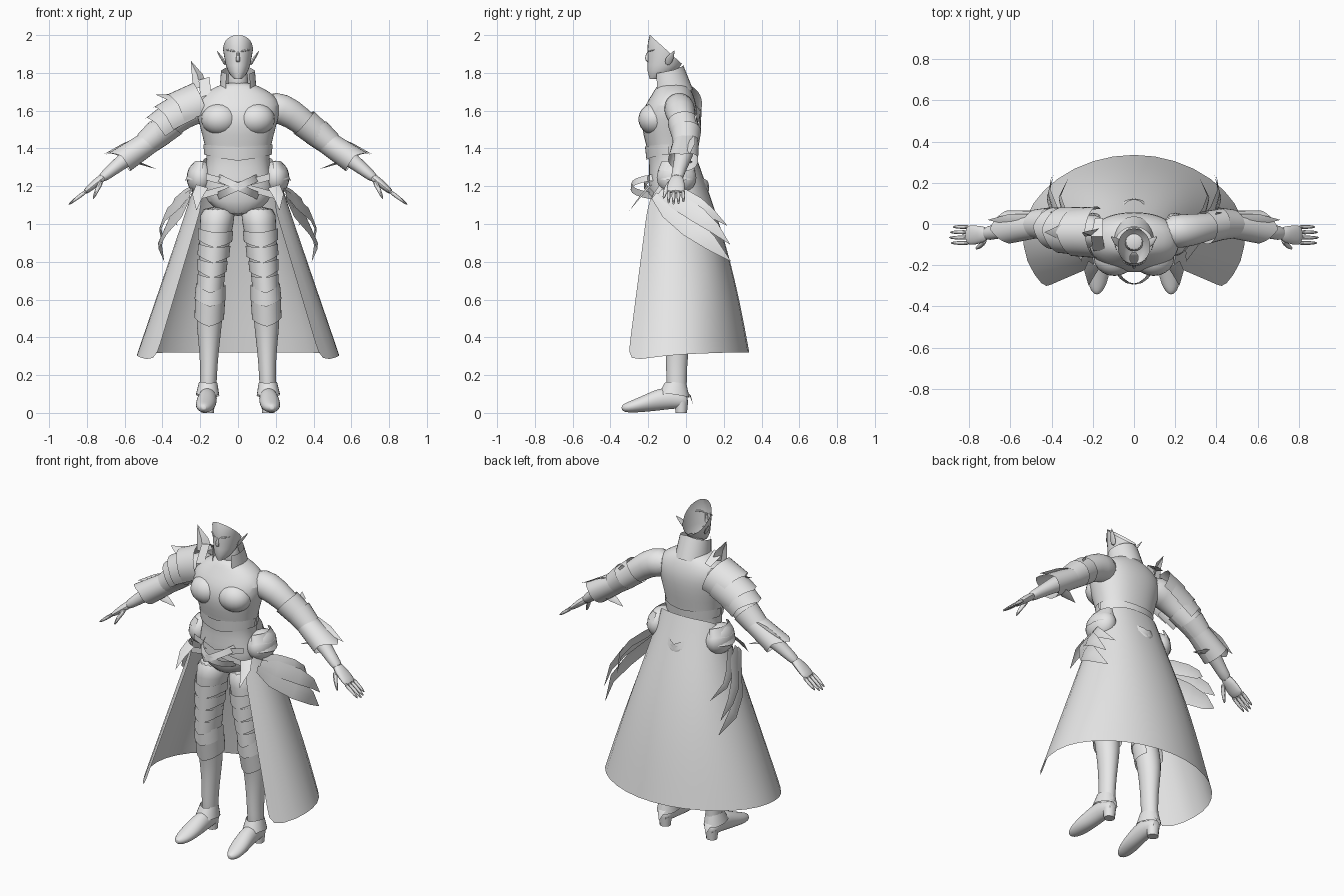
import bpy, bmesh, math
from mathutils import Vector as V

grey = bpy.data.materials.new("plain grey")
grey.diffuse_color = (0.8, 0.8, 0.8, 1)
X, Y, Z = V((1, 0, 0)), V((0, 1, 0)), V((0, 0, 1))


def finish(name, bm, mirror=False, sub=0, angle=35):
    bmesh.ops.recalc_face_normals(bm, faces=bm.faces)
    me = bpy.data.meshes.new(name)
    bm.to_mesh(me)
    bm.free()
    me.materials.append(grey)
    ob = bpy.data.objects.new(name, me)
    bpy.context.collection.objects.link(ob)
    bpy.ops.object.select_all(action='DESELECT')
    ob.select_set(True)
    bpy.context.view_layer.objects.active = ob
    bpy.ops.object.shade_smooth_by_angle(angle=math.radians(angle))
    if mirror:
        m = ob.modifiers.new("mirror", 'MIRROR')
        m.use_mirror_merge = False
    if sub:
        ob.modifiers.new("smooth", 'SUBSURF').levels = sub
        ob.modifiers["smooth"].render_levels = sub
    return ob


def grid(bm, rows, closed=False):
    """Skin a list of point rows with quads."""
    vs = [[bm.verts.new(p) for p in r] for r in rows]
    n = len(rows[0])
    for a, b in zip(vs, vs[1:]):
        for i in range(n if closed else n - 1):
            j = (i + 1) % n
            bm.faces.new((a[i], a[j], b[j], b[i]))
    return vs


def tube(name, secs, ref, axis=None, n=16, mirror=False, sub=1, cut=None, power=1.0):
    """Closed loft through sections (x, y, z, radius along ref, radius across)."""
    bm = bmesh.new()
    rows = []
    cs = [V(s[:3]) for s in secs]
    for i, s in enumerate(secs):
        t = axis or (cs[min(i + 1, len(cs) - 1)] - cs[max(i - 1, 0)]).normalized()
        u = (ref - t * ref.dot(t)).normalized()
        w = t.cross(u)
        row = []
        for k in range(n):
            c, d = math.cos(2 * math.pi * k / n), math.sin(2 * math.pi * k / n)
            c, d = [math.copysign(abs(q) ** power, q) for q in (c, d)]
            row.append(cs[i] + u * c * s[3] + w * d * s[4])
        rows.append(row)
    vs = grid(bm, rows, True)
    bm.faces.new(vs[0])
    bm.faces.new(vs[-1])
    if cut:
        bmesh.ops.bisect_plane(bm, geom=bm.verts[:] + bm.edges[:] + bm.faces[:],
                               plane_co=cut[0], plane_no=cut[1], clear_outer=True)
    return finish(name, bm, mirror, sub)


def band(name, p, q, r0, r1, span=180, tip=0.0, ref=Z, mirror=False, n=24):
    """Open armour sheet around the axis p-q, its far edge pointed towards ref."""
    p, q = V(p), V(q)
    t = (q - p).normalized()
    u = (ref - t * ref.dot(t)).normalized()
    w = t.cross(u)
    rows = [[], [], []]
    for k in range(n + 1):
        a = math.radians(span) * (2 * k / n - 1)
        point = t * tip * max(0, 1 - abs(a) / 1.2)
        for row, f in zip(rows, (0, .5, 1)):
            ru, rw = [r0[i] + (r1[i] - r0[i]) * f for i in (0, 1)]
            row.append(p.lerp(q, f) + u * math.cos(a) * ru + w * math.sin(a) * rw + point * (.4 + .6 * f))
    bm = bmesh.new()
    grid(bm, rows)
    return finish(name, bm, mirror)


def blade(name, pts, width, mirror=False, ridge=(0, 0, 0)):
    """Pointed leaf: pts are (x, y, z, half width) along its middle line."""
    w, r = V(width).normalized(), V(ridge)
    bm = bmesh.new()
    grid(bm, [[V(p[:3]) - w * p[3], V(p[:3]) + r * p[3], V(p[:3]) + w * p[3]] for p in pts])
    bmesh.ops.remove_doubles(bm, verts=bm.verts, dist=1e-5)
    return finish(name, bm, mirror)


def ball(name, c, r, mirror=False):
    bm = bmesh.new()
    bmesh.ops.create_uvsphere(bm, u_segments=20, v_segments=12, radius=1)
    for v in bm.verts:
        v.co = V([c[i] + v.co[i] * r[i] for i in range(3)])
    return finish(name, bm, mirror)


def upright(rows, x=None):
    """(z, cy, rx, ry) rows to tube sections."""
    return [(0, cy, z, rx, ry) for z, cy, rx, ry in rows]


# Torso and chest
tube("torso", upright([(1.04, -.09, .07, .07), (1.12, -.085, .175, .105), (1.2, -.085, .19, .115),
     (1.3, -.085, .165, .11), (1.38, -.085, .168, .115), (1.47, -.09, .19, .138), (1.56, -.09, .215, .15),
     (1.63, -.08, .23, .138), (1.69, -.07, .19, .108), (1.73, -.07, .11, .085), (1.75, -.075, .06, .06)]),
     X, Z, n=24, power=.9)
ball("chest_muscle", (.095, -.165, 1.555), (.1, .087, .085), True)
for s, tag in ((-1, "front"), (1, "back")):
    band("vest_hem_" + tag, (0, -.085, 1.42), (0, -.085, 1.365), (.132, .184), (.124, .178), 88, .03, Y * s)
band("corset", (0, -.085, 1.35), (0, -.085, 1.25), (.12, .172), (.122, .188))
for s, tag in ((-1, "left"), (1, "right")):
    band("belt_" + tag, (-.008 * s, -.085, 1.215), (.008 * s, -.085, 1.18), (.13, .205), (.132, .208))
    blade("belt_cross_" + tag, [(-.2 * s, -.17, 1.15, .018), (0, -.222, 1.205, .018), (.17 * s, -.19, 1.25, .018)], Z)

# Neck, collar and head with an open slanted back
tube("neck", upright([(1.68, -.06, .065, .065), (1.76, -.075, .053, .055), (1.83, -.085, .052, .055)]), X, Z)
band("collar", (0, -.07, 1.685), (0, -.095, 1.81), (.11, .1), (.085, .09), 138, .015, Y)
tube("head", upright([(1.768, -.165, .02, .028), (1.785, -.145, .038, .052), (1.81, -.128, .053, .075),
     (1.84, -.115, .064, .088), (1.88, -.103, .072, .1), (1.92, -.097, .079, .107), (1.96, -.094, .082, .108),
     (2.0, -.09, .08, .102), (2.04, -.085, .074, .09)]), X, Z, n=28, sub=0,
     cut=(V((0, -.19, 2.0)), V((0, .67, .742))))
head = bpy.data.objects["head"]
bm = bmesh.new()
bm.from_mesh(head.data)
inner = [f for f in bm.faces if f.calc_center_median().z < 1.77 and len(f.verts) > 4]
bmesh.ops.delete(bm, geom=inner, context='FACES_ONLY')
bm.to_mesh(head.data)
bm.free()
tube("nose", [(0, -.196, 1.92, .007, .006), (0, -.207, 1.885, .01, .014), (0, -.205, 1.862, .013, .01),
     (0, -.195, 1.856, .008, .006)], X, Z, n=8)
tube("lips", [(-.022, -.19, 1.825, .003, .003), (0, -.203, 1.827, .007, .006), (.022, -.19, 1.825, .003, .003)], Z, n=8)
tube("brow", [(.012, -.203, 1.912, .004, .004), (.04, -.192, 1.92, .007, .006), (.065, -.165, 1.922, .003, .003)],
     Z, n=8, mirror=True)
tube("ear", [(.066, -.1, 1.84, .012, .006), (.08, -.09, 1.87, .026, .009), (.098, -.075, 1.895, .014, .006),
     (.113, -.06, 1.92, .001, .001)], Y, n=8, mirror=True)

# Arms and hands
tube("arm", [(.13, -.04, 1.62, .085, .08), (.24, -.035, 1.615, .085, .085), (.33, -.02, 1.55, .075, .072),
     (.42, 0, 1.475, .06, .06), (.5, 0, 1.415, .056, .056), (.6, -.02, 1.34, .043, .045),
     (.68, -.04, 1.275, .031, .034), (.73, -.05, 1.235, .026, .035)], Z, mirror=True)
tube("palm", [(.7, -.045, 1.258, .024, .03), (.75, -.052, 1.22, .022, .046), (.79, -.054, 1.185, .018, .05),
     (.815, -.054, 1.165, .013, .046)], Z, n=12, mirror=True)
for i, length in enumerate((.9, 1.0, .95, .8)):
    y = -.092 + .026 * i
    dx, dz = .095 * length, -.068 * length
    tube("finger_%d" % (i + 1), [(.795, y, 1.18, .012, .012), (.805 + dx * .5, y, 1.168 + dz * .45, .011, .011),
         (.805 + dx, y, 1.168 + dz, .006, .006)], Z, n=8, mirror=True)
tube("thumb", [(.72, -.075, 1.23, .016, .018), (.745, -.108, 1.185, .013, .014), (.768, -.12, 1.13, .006, .007)],
     X, n=8, mirror=True)

# Elbow bands and flared forearm guards
band("upper_arm_guard", (.345, -.018, 1.54), (.43, 0, 1.47), (.08, .08), (.072, .075), mirror=True, tip=.03)
band("elbow_guard", (.41, 0, 1.49), (.48, 0, 1.43), (.078, .08), (.066, .07), mirror=True, tip=.02)
band("forearm_guard", (.46, 0, 1.44), (.61, -.015, 1.34), (.062, .066), (.072, .08), mirror=True, tip=.06)
blade("guard_spike_upper", [(.5, .02, 1.46, .03), (.6, .02, 1.42, .03), (.71, .02, 1.37, 0)], (.2, 1, .3), True, (0, 0, .3))
blade("guard_spike_lower", [(.56, 0, 1.335, .03), (.5, 0, 1.32, .035), (.43, 0, 1.29, 0)], (0, 1, 0), True, (0, 0, -.3))
blade("elbow_spike", [(.38, .04, 1.54, .03), (.41, .05, 1.56, .02), (.4, .06, 1.585, 0)], (1, .3, -.6), True)

# Layered shoulder armour on one side
for i, (p, q, r0, r1) in enumerate([((-.18, -.04, 1.635), (-.3, -.04, 1.59), .125, .115),
                                    ((-.24, -.035, 1.605), (-.36, -.03, 1.54), .118, .11),
                                    ((-.3, -.03, 1.57), (-.4, -.02, 1.5), .108, .1)]):
    band("shoulder_plate_%d" % (i + 1), p, q, (r0, r0), (r1, r1), 115, .04)
blade("shoulder_spike", [(-.2, -.04, 1.72, .045), (-.215, -.04, 1.79, .032), (-.235, -.04, 1.83, .016),
      (-.25, -.04, 1.865, 0)], (1, .5, .1), ridge=(0, -.4, 0))
blade("shoulder_tip", [(-.3, -.04, 1.68, .05), (-.36, -.04, 1.67, .04), (-.435, -.04, 1.685, 0)], (.1, 1, .5), ridge=(0, 0, .3))
blade("shoulder_rim", [(-.18, -.12, 1.56, .012), (-.17, -.13, 1.68, .03), (-.18, -.06, 1.77, .03),
      (-.17, .03, 1.72, .02)], (1, 0, .3))

# Legs with chevron plates
leg = [(1.1, .105, -.085, .1, .105), (1.0, .112, -.085, .09, .103), (.9, .125, -.085, .083, .098),
       (.78, .137, -.08, .074, .088), (.66, .143, -.075, .067, .078), (.58, .148, -.07, .07, .076),
       (.48, .152, -.05, .07, .075), (.38, .153, -.045, .058, .066), (.25, .154, -.05, .046, .056),
       (.14, .158, -.05, .045, .055), (.06, .16, -.045, .043, .05)]
tube("leg", [(x, y, z, rx, ry) for z, x, y, rx, ry in leg], X, Z, mirror=True)
for i, z in enumerate((.97, .89, .81, .73)):
    x, r = .118 + (.97 - z) * .1, .097 - (.97 - z) * .085
    band("thigh_plate_%d" % (i + 1), (x, -.084, z), (x + .004, -.083, z - .06), (r + .012, r - .004),
         (r + .012, r - .006), 105, .035, -Y, True)
band("knee_guard", (.144, -.075, .68), (.148, -.068, .6), (.088, .078), (.092, .082), 110, .03, -Y, True)
band("boot_cuff", (.148, -.066, .6), (.152, -.05, .5), (.088, .08), (.086, .078), 130, .03, -Y, True)

# Shoes
tube("shoe", [(.16, .012, .06, .025, .03), (.16, -.02, .07, .042, .048), (.16, -.08, .08, .05, .06),
     (.163, -.15, .07, .052, .06), (.17, -.22, .05, .056, .046), (.176, -.285, .034, .048, .034),
     (.18, -.325, .027, .03, .024), (.18, -.342, .028, .008, .01)], X, Y, n=14, mirror=True)
tube("heel", [(.16, -.025, 0, .032, .03), (.16, -.025, .06, .038, .036)], X, Z, n=12, sub=0, mirror=True)
band("ankle_flare", (.158, -.055, .16), (.161, -.065, .095), (.058, .049), (.085, .062), 180, .03, -Y, True)
blade("heel_spur", [(.16, -.01, .12, .03), (.16, .02, .09, .02), (.16, .037, .045, 0)], X, True, (0, .3, 0))

# Long open-fronted coat skirt
top = [(.185, -.2, 1.12), (.21, -.14, 1.21), (.205, -.09, 1.28), (.195, -.04, 1.33), (.165, .01, 1.36),
       (.09, .045, 1.37), (0, .052, 1.37)]
hem = [(.44, -.31, .27), (.53, -.18, .295), (.545, -.03, .31), (.5, .1, .315), (.38, .225, .32),
       (.2, .315, .32), (0, .345, .32)]
mirrored = lambda c: c + [(-x, y, z) for x, y, z in reversed(c[:-1])]
rows = []
for i in range(9):
    t = i / 8
    row = [V(a).lerp(V(b), t) for a, b in zip(mirrored(top), mirrored(hem))]
    for p in row:
        p.y += .03 * math.sin(math.pi * t) * max(0, min(1, p.y / .1))
    rows.append(row)
bm = bmesh.new()
grid(bm, rows)
finish("coat_skirt", bm, sub=1, angle=60)

# Hip pads and trailing feather strips
ball("hip_pad", (.2, -.05, 1.245), (.072, .105, .09), True)
for i, z in enumerate((1.33, 1.28)):
    band("hip_frill_%d" % (i + 1), (.19, -.05, z), (.2, -.05, z - .05), (.04 + .025 * i, .08), (.065 + .015 * i, .1),
         100, .02, X, True)
for i, pts in enumerate([
        [(.25, -.17, 1.15, .02), (.29, -.09, 1.08, .055), (.37, .02, .99, .06), (.415, .13, .9, .04), (.39, .24, .8, 0)],
        [(.25, -.14, 1.17, .02), (.3, -.05, 1.12, .045), (.38, .06, 1.05, .045), (.41, .15, .98, .03), (.4, .235, .89, 0)],
        [(.24, -.1, 1.19, .02), (.29, -.02, 1.15, .04), (.34, .06, 1.11, .035), (.36, .13, 1.06, .025), (.32, .22, .99, 0)]]):
    blade("hip_feather_%d" % (i + 1), pts, (-.15, .6, .8), True, (.2, 0, 0))
blade("hip_spike", [(.19, -.19, 1.2, .035), (.215, -.235, 1.15, .03), (.22, -.3, 1.07, 0)], (1, .4, .3), True, (0, -.3, 0))
